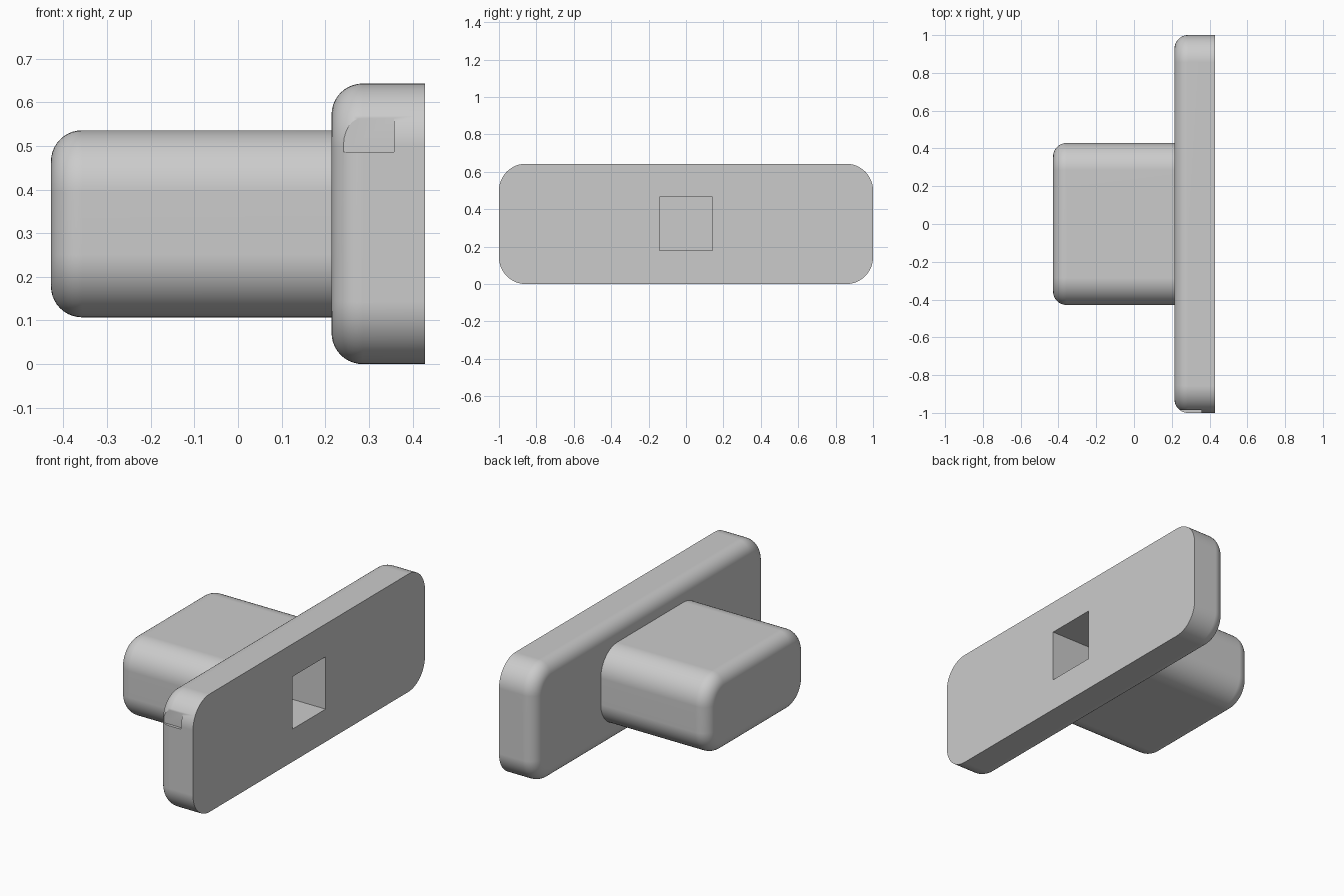
import bpy
import bmesh
from mathutils import Matrix, Vector

if "Cube" in bpy.data.objects:
    bpy.data.objects.remove(bpy.data.objects["Cube"])

UNIT = 1 / 14
MID_Z = 4.5 * UNIT

grey = bpy.data.materials.new("plain grey")
grey.use_nodes = True
colour = (0.6, 0.6, 0.6, 1)
grey.diffuse_color = colour
grey.node_tree.nodes["Principled BSDF"].inputs["Base Color"].default_value = colour


def box(name, low, high, corner=0, rim=0):
    """Box with rounded long edges and a rounded rim on its -x end."""
    low, high = Vector(low), Vector(high)
    bm = bmesh.new()
    bmesh.ops.create_cube(bm, size=1, matrix=Matrix.Translation((low + high) / 2)
                          @ Matrix.Diagonal((high - low).to_4d()))
    if corner:
        along = [e for e in bm.edges
                 if abs(e.verts[0].co.x - e.verts[1].co.x) > UNIT / 2]
        bmesh.ops.bevel(bm, geom=along, offset=corner, segments=12,
                        profile=0.5, affect='EDGES')
        end = [e for e in bm.edges
               if all(v.co.x < low.x + UNIT / 100 for v in e.verts)]
        bmesh.ops.bevel(bm, geom=end, offset=rim, segments=10,
                        profile=0.5, affect='EDGES')
    bmesh.ops.recalc_face_normals(bm, faces=bm.faces)
    mesh = bpy.data.meshes.new(name)
    bm.to_mesh(mesh)
    bm.free()
    mesh.materials.append(grey)
    obj = bpy.data.objects.new(name, mesh)
    bpy.context.collection.objects.link(obj)
    return obj


def combine(target, other, operation):
    bpy.context.view_layer.objects.active = target
    mod = target.modifiers.new(other.name, 'BOOLEAN')
    mod.operation = operation
    mod.solver = 'EXACT'
    mod.object = other
    bpy.ops.object.modifier_apply(modifier=mod.name)
    bpy.data.objects.remove(other)


# Wide base plate and the block that projects from its back
plate = box("plate_with_block", (3 * UNIT, -1, 0), (6 * UNIT, 1, 9 * UNIT),
            2 * UNIT, UNIT)
block = box("block", (-6 * UNIT, -6 * UNIT, MID_Z - 3 * UNIT),
            (4 * UNIT, 6 * UNIT, MID_Z + 3 * UNIT), 2 * UNIT, UNIT)
combine(plate, block, 'UNION')

# Square socket in the plate face
socket = box("socket", (-2 * UNIT, -2 * UNIT, MID_Z - 2 * UNIT),
             (7 * UNIT, 2 * UNIT, MID_Z + 2 * UNIT))
combine(plate, socket, 'DIFFERENCE')

# Shallow notch near the top of the front end
notch = box("notch", (0.1, -1.1, 0.486), (5 * UNIT, -0.9845, 0.7))
combine(plate, notch, 'DIFFERENCE')

# Smooth rounds, crisp edges and flat faces
bpy.ops.object.select_all(action='DESELECT')
plate.select_set(True)
bpy.context.view_layer.objects.active = plate
bpy.ops.object.shade_smooth_by_angle(angle=0.5)
weighted = plate.modifiers.new("weighted normals", 'WEIGHTED_NORMAL')
weighted.keep_sharp = True
